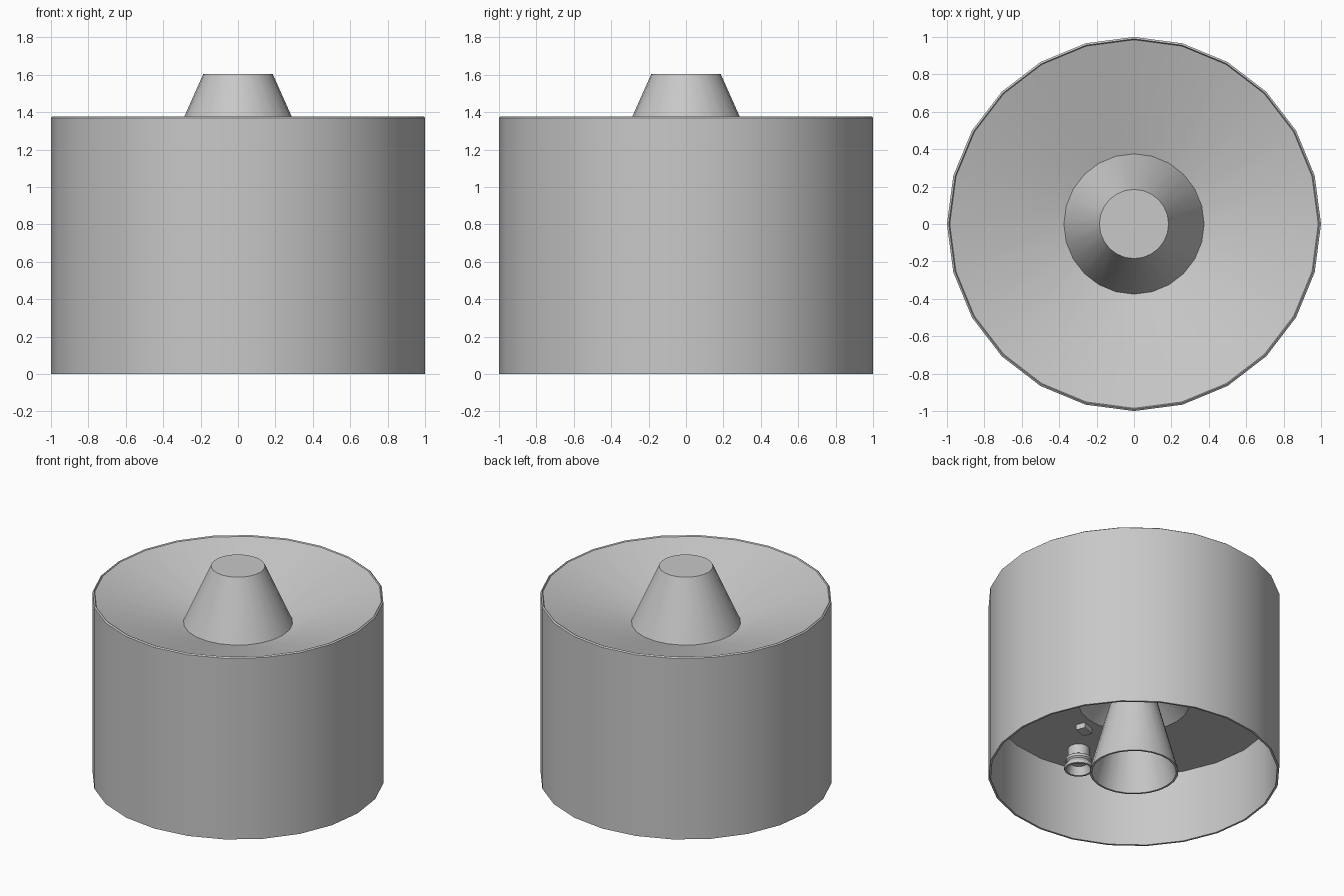
import bpy, bmesh, math
from mathutils import Matrix, Vector

cube = bpy.data.objects.get("Cube")
if cube:
    bpy.data.objects.remove(cube, do_unlink=True)

grey = bpy.data.materials.new("plain_grey")
grey.use_nodes = True
grey.diffuse_color = (0.58, 0.58, 0.58, 1)
grey.node_tree.nodes["Principled BSDF"].inputs["Base Color"].default_value = (0.58, 0.58, 0.58, 1)

WALL = 0.985     # inner radius of the shell
DECK = 0.55      # height of the recessed underside plate


def finish(name, bm, smooth=True):
    mesh = bpy.data.meshes.new(name)
    bm.to_mesh(mesh)
    bm.free()
    mesh.materials.append(grey)
    obj = bpy.data.objects.new(name, mesh)
    bpy.context.collection.objects.link(obj)
    if smooth:
        bpy.ops.object.select_all(action='DESELECT')
        obj.select_set(True)
        bpy.context.view_layer.objects.active = obj
        bpy.ops.object.shade_smooth_by_angle(angle=math.radians(30))
    return obj


def lathe(name, profile, x=0, y=0, sides=24, closed=False):
    """Revolve (radius, height) points about a vertical axis."""
    bm = bmesh.new()
    points = profile + profile[:1] if closed else profile
    verts = [bm.verts.new((x + r, y, z)) for r, z in points]
    edges = [bm.edges.new(pair) for pair in zip(verts, verts[1:])]
    bmesh.ops.spin(bm, geom=verts + edges, cent=(x, y, 0), axis=(0, 0, 1),
                   angle=math.tau, steps=sides, use_duplicate=False)
    bmesh.ops.remove_doubles(bm, verts=bm.verts, dist=0.0005)
    bmesh.ops.recalc_face_normals(bm, faces=bm.faces)
    return finish(name, bm)


def box(name, centre, size, turn=0):
    bm = bmesh.new()
    bmesh.ops.create_cube(bm, size=1, matrix=Matrix.LocRotScale(
        Vector(centre), Matrix.Rotation(turn, 3, 'Z'), Vector(size)))
    return finish(name, bm, smooth=False)


# Shell: dished top with a raised cone, thin skirt and recessed deck below
lathe("shell", [
    (0, 1.605), (0.185, 1.605), (0.375, 1.18), (WALL, 1.37), (0.99, 1.378),
    (1, 1.37), (1, 0), (WALL, 0), (WALL, DECK),
    (0.38, DECK), (0.17, 0.7), (0, 0.7)])

# Main nozzle: thin open bell hanging in the deck recess
lathe("main_nozzle", [
    (0.155, 0.7), (0.165, 0.54), (0.305, 0.01), (0.29, 0.01),
    (0.15, 0.54), (0, 0.56)])

# Small exhausts with a collar and a flared lip
for i, (x, y) in enumerate([(-0.11, -0.72), (-0.53, -0.40)]):
    lathe(f"small_exhaust_{i + 1}", [
        (0.075, DECK), (0.075, 0.48), (0.09, 0.47), (0.09, 0.45),
        (0.08, 0.44), (0.1, 0.41), (0.1, 0.39), (0.085, 0.39),
        (0.065, 0.45), (0, 0.45)], x, y, sides=16)

# Row of equipment blocks with stepped brackets between them
for i in range(4):
    y = 0.28 - 0.2 * i
    width = 0.14 if i == 0 else 0.09
    box(f"equipment_block_{i + 1}", (0.7, y, DECK - 0.07), (0.14, width, 0.14))
    for step in range(3):
        box(f"bracket_{i + 1}_step_{step + 1}",
            (0.67 - 0.03 * step, y - 0.1, DECK - 0.045 + 0.015 * step),
            (0.05, 0.09, 0.09 - 0.03 * step))

# Service boxes on the deck
box("service_box", (-0.4, -0.29, DECK - 0.05), (0.16, 0.12, 0.1), math.radians(35))
box("service_wedge", (0.06, -0.46, DECK - 0.02), (0.1, 0.07, 0.04), math.radians(20))
